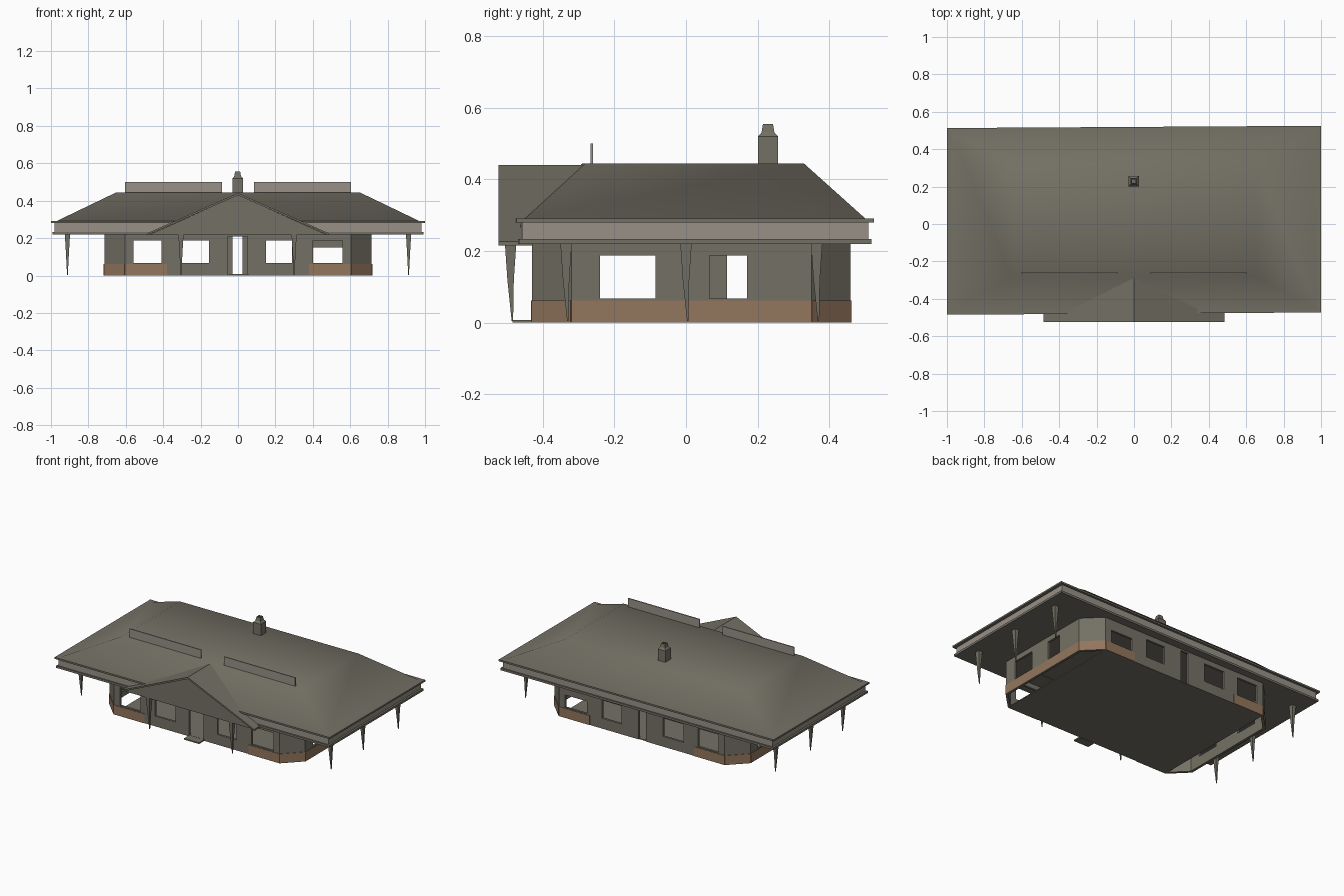
import bpy, bmesh, math
from mathutils import Vector

if "Cube" in bpy.data.objects:
    bpy.data.objects.remove(bpy.data.objects["Cube"])


def material(name, rgb):
    m = bpy.data.materials.new(name)
    m.diffuse_color = (*rgb, 1)
    m.use_nodes = True
    m.node_tree.nodes["Principled BSDF"].inputs["Base Color"].default_value = m.diffuse_color
    return m


GREY = material("olive_grey", (0.175, 0.165, 0.13))
LIGHT = material("light_grey", (0.31, 0.28, 0.245))
BROWN = material("brown_brick", (0.29, 0.18, 0.11))


def finish(bm, name, mats, smooth=None):
    bmesh.ops.recalc_face_normals(bm, faces=bm.faces)
    me = bpy.data.meshes.new(name)
    bm.to_mesh(me)
    bm.free()
    for m in mats:
        me.materials.append(m)
    if smooth:
        me.shade_smooth()
        me.set_sharp_from_angle(angle=math.radians(smooth))
    ob = bpy.data.objects.new(name, me)
    bpy.context.collection.objects.link(ob)
    return ob


def loft(bm, rings, caps=True):
    """Skin a list of equally long point rings; returns faces band by band."""
    vs = [[bm.verts.new(p) for p in r] for r in rings]
    n = len(vs[0])
    bands = []
    for a, b in zip(vs, vs[1:]):
        bands.append([bm.faces.new((a[i], a[(i + 1) % n], b[(i + 1) % n], b[i])) for i in range(n)])
    if caps:
        bm.faces.new(vs[0][::-1])
        bm.faces.new(vs[-1])
    return bands


def rect(hx, hy, z, cx=0, cy=0, shear=0):
    return [(cx + x, cy + y + shear * x, z) for x, y in ((-hx, -hy), (hx, -hy), (hx, hy), (-hx, hy))]


def box(name, x0, x1, y0, y1, z0, z1, mat):
    bm = bmesh.new()
    c = ((x0 + x1) / 2, (y0 + y1) / 2)
    loft(bm, [rect((x1 - x0) / 2, (y1 - y0) / 2, z, *c) for z in (z0, z1)])
    return finish(bm, name, [mat])


def slab(bm, p, q, s0, s1, z0, z1, t0, t1):
    """Upright block along the line p-q, from depth t0 to t1 inwards."""
    d = (Vector(q) - Vector(p)).normalized()
    n = Vector((-d.y, d.x))
    foot = [Vector(p) + d * s + n * t for s, t in ((s0, t0), (s1, t0), (s1, t1), (s0, t1))]
    loft(bm, [[(v.x, v.y, z) for v in foot] for z in (z0, z1)])


# Walls: eight sides with window and door openings
OCT = [(-.605, -.43), (.605, -.43), (.715, -.32), (.715, .35),
       (.605, .46), (-.605, .46), (-.715, .35), (-.715, -.32)]
TOP = 0.225
W = (0.068, 0.187)
front = [(-.56, -.41, *W), (-.305, -.155, *W), (-.055, .05, 0, .21), (.15, .29, *W), (.40, .56, *W)]
back = [(-.56, -.41, *W), (-.305, -.155, *W), (-.03, .025, 0, .21), (.15, .29, *W), (.40, .56, .068, .15)]
right = [(-.24, -.085, *W), (.065, .17, *W)]
left = [(-.24, -.085, *W), (.115, .27, *W)]
openings = {
    0: [(a + .605, b + .605, c, d) for a, b, c, d in front],
    2: [(a + .32, b + .32, c, d) for a, b, c, d in right],
    4: [(.605 - b, .605 - a, c, d) for a, b, c, d in back[::-1]],
    6: [(.35 - b, .35 - a, c, d) for a, b, c, d in left[::-1]],
}
bm = bmesh.new()
for i, p in enumerate(OCT):
    q = OCT[(i + 1) % 8]
    length = (Vector(q) - Vector(p)).length
    s = 0
    for a, b, z0, z1 in openings.get(i, []):
        slab(bm, p, q, s, a, 0, TOP, 0, .014)
        if z0 > 0:
            slab(bm, p, q, a, b, 0, z0, 0, .014)
        slab(bm, p, q, a, b, z1, TOP, 0, .014)
        s = b
    slab(bm, p, q, s, length, 0, TOP, 0, .014)
finish(bm, "walls", [GREY])

# Brick skirting round both ends of the house
bm = bmesh.new()
for i, p in enumerate(OCT):
    q = OCT[(i + 1) % 8]
    length = (Vector(q) - Vector(p)).length
    spans = [(0, .225), (length - .225, length)] if i in (0, 4) else [(0, length)]
    for a, b in spans:
        slab(bm, p, q, a, b, 0, .062, -.003, .001)
finish(bm, "brick_skirting", [BROWN])

# Floor and doorstep
box("floor", -.605, .605, -.425, .455, 0, .006, GREY)
box("doorstep", -.055, .055, -.485, -.43, 0, .008, GREY)

# Main roof: lower trim, light fascia, upper trim, hips and flat top
bm = bmesh.new()
profile = [(.993, .492, .22), (.993, .492, .234), (.98, .484, .234), (.98, .484, .28),
           (1.0, .499, .28), (1.0, .499, .291), (.97, .475, .291), (.65, .305, .445)]
bands = loft(bm, [rect(hx, hy, z, 0, .02, .006) for hx, hy, z in profile])
for f in bands[2]:
    f.material_index = 1
finish(bm, "main_roof", [GREY, LIGHT], 45)

# Porch: solid gable with a projecting chevron roof
bm = bmesh.new()
loft(bm, [[(-.475, y, .218), (.475, y, .218), (0, y, .43)] for y in (-.51, -.3)])
finish(bm, "porch_gable", [GREY])
bm = bmesh.new()
chevron = [(-.485, .216), (-.485, .226), (0, .441), (.485, .226), (.485, .216), (0, .429)]
loft(bm, [[(x, y, z) for x, z in chevron] for y in (-.524, -.288)])
finish(bm, "porch_roof", [GREY])

# Posts tapering down to a point
spots = [(sx * .912, y) for sx in (-1, 1) for y in (-.335, 0, .365)] + [(-.305, -.49), (.3, -.49)]
for k, (x, y) in enumerate(spots):
    bm = bmesh.new()
    loft(bm, [rect(.002, .002, .004, x, y + .005), rect(.008, .009, .12, x, y),
              rect(.014, .016, .222, x, y)])
    finish(bm, f"post_{k + 1}", [GREY])

# Sign boards standing on the roof
for side, a, b in (("left", -.605, -.085), ("right", .085, .605)):
    box(f"roof_board_{side}", a, b, -.267, -.26, .44, .501, LIGHT)

# Chimney with stepped cap and hollow top
bm = bmesh.new()
loft(bm, [rect(h, h, z, -.002, .229) for h, z in
          ((.028, .44), (.028, .52), (.018, .531), (.014, .555), (.009, .555), (.009, .535))])
finish(bm, "chimney", [GREY])
